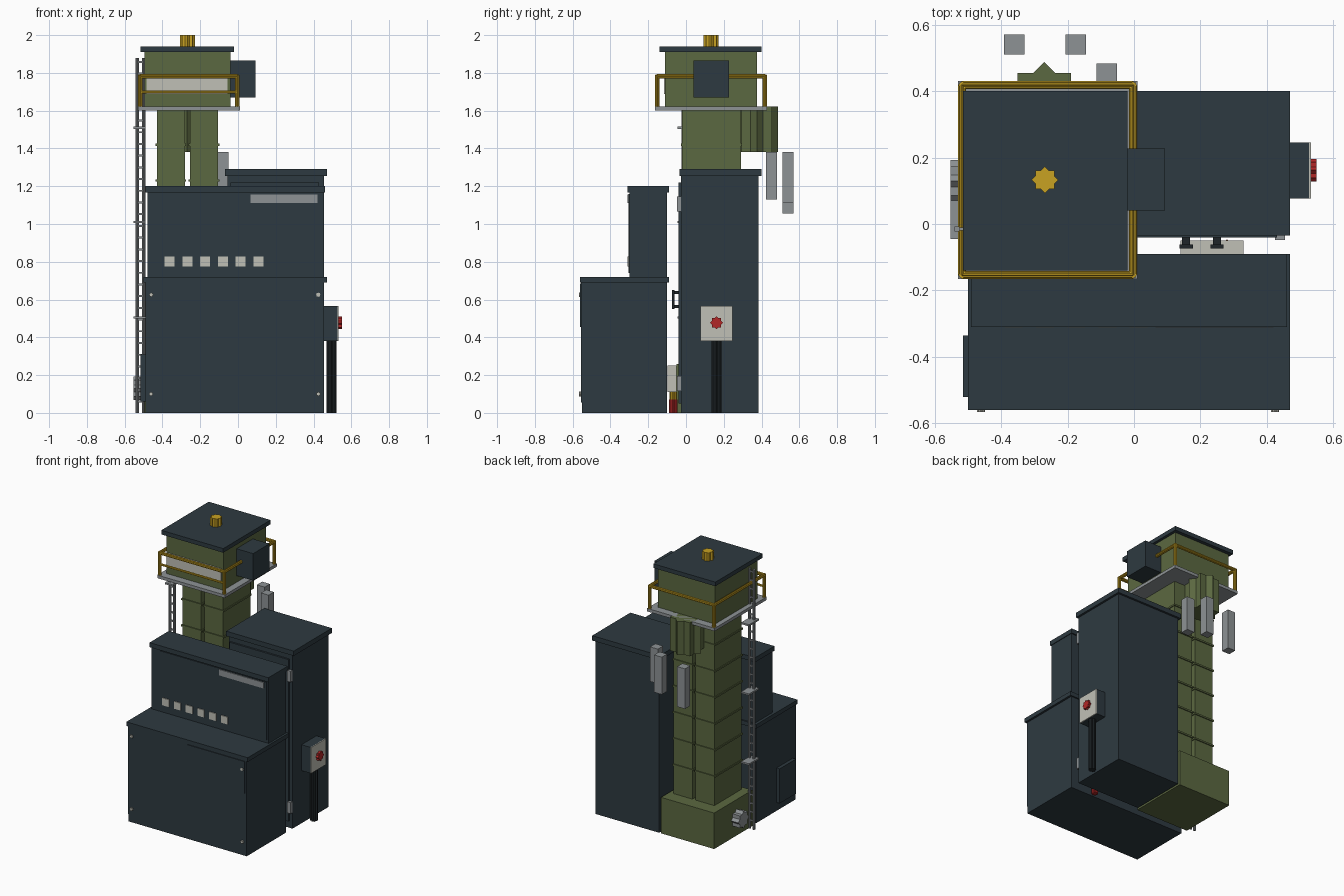
import bpy, bmesh, math
from mathutils import Matrix, Vector

if "Cube" in bpy.data.objects:
    bpy.data.objects.remove(bpy.data.objects["Cube"], do_unlink=True)


def material(name, r, g, b):
    m = bpy.data.materials.new(name)
    m.use_nodes = True
    m.diffuse_color = (r, g, b, 1)
    m.node_tree.nodes["Principled BSDF"].inputs["Base Color"].default_value = (r, g, b, 1)
    return m


slate = material("dark slate", .027, .042, .052)
charcoal = material("charcoal", .013, .018, .021)
olive = material("olive green", .105, .138, .052)
grey = material("metal grey", .27, .29, .30)
cream = material("pale cream", .53, .53, .47)
yellow = material("safety yellow", .58, .36, .016)
red = material("signal red", .44, .02, .02)


def finish(name, bm, mat):
    bmesh.ops.recalc_face_normals(bm, faces=bm.faces)
    me = bpy.data.meshes.new(name)
    bm.to_mesh(me)
    bm.free()
    me.materials.append(mat)
    ob = bpy.data.objects.new(name, me)
    bpy.context.scene.collection.objects.link(ob)
    return ob


def box(name, mat, x, y, z):
    """Box given by its (low, high) range on each axis."""
    bm = bmesh.new()
    size = [r[1] - r[0] for r in (x, y, z)]
    mid = [(r[0] + r[1]) / 2 for r in (x, y, z)]
    bmesh.ops.create_cube(bm, size=1, matrix=Matrix.Translation(mid) @ Matrix.Diagonal(size + [1]))
    return finish(name, bm, mat)


def star(name, mat, start, end, radius):
    """Eight-pointed prism running from start to end."""
    bm = bmesh.new()
    a, b = Vector(start), Vector(end)
    turn = (b - a).to_track_quat('Z', 'Y').to_matrix().to_4x4()
    ring = []
    for i in range(16):
        r = radius * (.765 if i % 2 else 1)
        t = math.tau * i / 16
        ring.append(bm.verts.new((r * math.cos(t), r * math.sin(t), 0)))
    base = bm.faces.new(ring)
    new = bmesh.ops.extrude_face_region(bm, geom=[base])["geom"]
    top = [v for v in new if isinstance(v, bmesh.types.BMVert)]
    bmesh.ops.translate(bm, verts=top, vec=(0, 0, (b - a).length))
    bmesh.ops.transform(bm, matrix=Matrix.Translation(a) @ turn, verts=bm.verts)
    return finish(name, bm, mat)


# Low front cabinet
box("low_cabinet", slate, (-.49, .455), (-.55, -.10), (0, .69))
box("low_cabinet_cap", slate, (-.50, .47), (-.56, -.09), (.69, .72))
box("low_cabinet_front_panel", slate, (-.49, .455), (-.555, -.55), (.055, .69))
box("low_cabinet_hatch", slate, (-.015, .445), (-.56, -.555), (.455, .685))
box("low_cabinet_side_hatch", slate, (-.515, -.49), (-.52, -.335), (.06, .31))
for x in (-.46, .425):
    for z in (.10, .625):
        star("panel_bolt", cream, (x, -.555, z), (x, -.566, z), .012)

# Control console above the low cabinet
box("console", slate, (-.48, .455), (-.30, -.10), (.72, 1.167))
box("console_cap", slate, (-.49, .46), (-.31, -.09), (1.167, 1.20))
box("console_panel", slate, (-.41, .44), (-.305, -.30), (.74, 1.16))
box("console_label_strip", grey, (.065, .42), (-.311, -.305), (1.112, 1.155))
for i in range(6):
    x = -.362 + i * .094
    box("console_button", cream, (x - .027, x + .027), (-.311, -.305), (.775, .828))

# Tall rear cabinet
box("tall_cabinet", slate, (-.055, .455), (-.027, .385), (0, 1.255))
box("tall_cabinet_cap", slate, (-.07, .47), (-.035, .40), (1.255, 1.29))
box("tall_cabinet_door", slate, (-.04, .43), (-.04, -.027), (.05, 1.22))
for z in (.15, 1.10):
    box("door_hinge", grey, (.425, .455), (-.048, -.027), (z - .035, z + .045))
for x in (.157, .25):
    box("door_handle_grip", charcoal, (x - .02, x + .02), (-.074, -.062), (.55, .65))
    for z in (.555, .63):
        box("door_handle_foot", charcoal, (x - .012, x + .012), (-.064, -.04), (z, z + .015))

# Items on the floor between the cabinets
box("service_plate", cream, (.14, .33), (-.098, -.05), (.11, .25))
star("valve_body", red, (.28, -.068, 0), (.28, -.068, .07), .022)
star("valve_cap", yellow, (.28, -.068, .07), (.28, -.068, .11), .02)

# Emergency stop station
star("stop_post", charcoal, (.495, .162, 0), (.495, .162, .38), .026)
box("stop_box", slate, (.455, .526), (.076, .246), (.38, .567))
box("stop_face", cream, (.526, .532), (.076, .246), (.38, .567))
star("stop_button", red, (.532, .162, .477), (.55, .162, .477), .034)

# Elevator base, split shaft and its stiffening bands
box("elevator_base", olive, (-.495, -.07), (-.05, .385), (0, .26))
for x0, x1 in ((-.43, -.28), (-.255, -.105)):
    box("elevator_leg", olive, (x0, x1), (-.02, .29), (.26, 1.61))
    for i in range(6):
        z = .47 + i * .19
        box("leg_band", olive, (x0 - .006, x1 + .006), (-.027, .297), (z - .006, z + .006))
star("drive_motor", grey, (-.48, .13, .13), (-.553, .13, .13), .062)

# Platform, head house and roof
box("platform", grey, (-.53, .01), (-.165, .43), (1.60, 1.622))
box("head_house", olive, (-.495, -.04), (-.11, .375), (1.622, 1.912))
box("head_house_front_plate", cream, (-.485, -.055), (-.117, -.11), (1.688, 1.775))
box("head_house_roof", slate, (-.515, -.02), (-.14, .40), (1.91, 1.94))
box("head_drive_box", slate, (-.04, .093), (.04, .227), (1.67, 1.865))
star("roof_beacon", yellow, (-.268, .133, 1.94), (-.268, .133, 2.0), .04)

# Guard rails around the platform
xs, ys, top = (-.517, -.003), (-.153, .418), 1.782
for x in xs:
    star("side_rail", yellow, (x, ys[0], top), (x, ys[1], top), .012)
    for y in ys:
        star("rail_post", yellow, (x, y, 1.622), (x, y, top + .008), .012)
for y in ys:
    star("cross_rail", yellow, (xs[0], y, top), (xs[1], y, top), .012)
star("front_mid_rail", yellow, (xs[0], ys[0], 1.70), (xs[1], ys[0], 1.70), .008)

# Discharge chute and hanging spouts behind the shaft
star("discharge_chute", olive, (-.27, .375, 1.38), (-.27, .375, 1.622), .113)
for x, y, z0, z1 in ((-.36, .54, 1.055, 1.345), (-.175, .54, 1.11, 1.38), (-.082, .453, 1.13, 1.38)):
    box("spout", grey, (x - .031, x + .031), (y - .03, y + .03), (z0, z1))

# Ladder with its wall brackets
for x in (-.533, -.499):
    star("ladder_rail", grey, (x, -.015, 0), (x, -.015, 1.88), .01)
for i in range(30):
    z = .06 + i * .062
    box("ladder_rung", grey, (-.533, -.499), (-.02, -.01), (z - .005, z + .005))
for z in (.505, 1.01, 1.51):
    box("ladder_bracket", grey, (-.553, -.49), (-.045, .07), (z - .006, z + .006))
